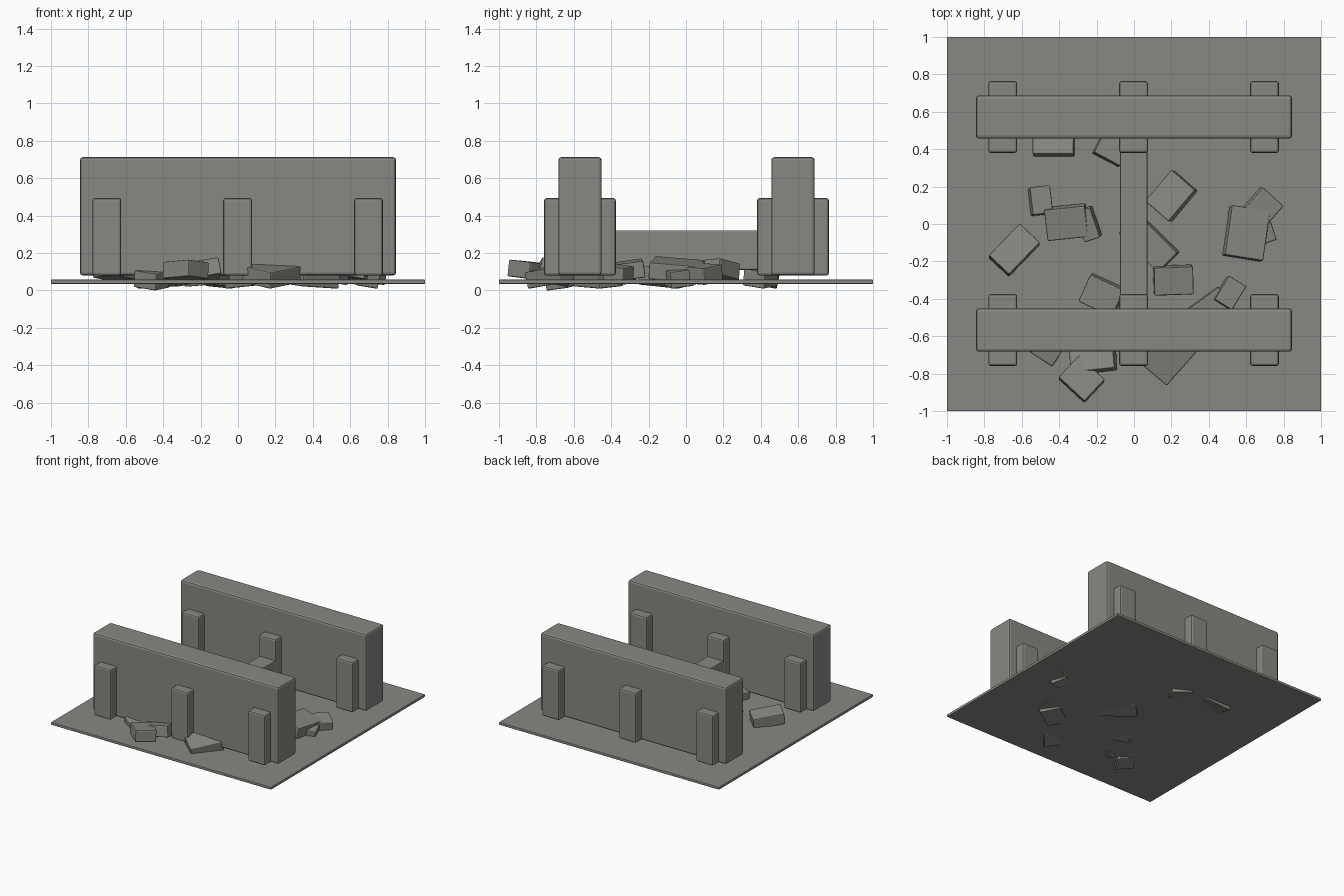
import bpy, bmesh, random
from math import radians
from mathutils import Euler, Vector

random.seed(4)
stone = bpy.data.materials.new("warm grey stone")
stone.diffuse_color = (0.25, 0.245, 0.225, 1)


def block(name, lo, hi, bevel, rot=(0, 0, 0)):
    """Box between two corners, turned about its centre, with rounded edges."""
    lo, hi = Vector(lo), Vector(hi)
    bm = bmesh.new()
    bmesh.ops.create_cube(bm, size=1)
    bmesh.ops.scale(bm, vec=hi - lo, verts=bm.verts)
    bmesh.ops.bevel(bm, geom=bm.edges[:], offset=bevel, segments=2,
                    profile=0.5, affect='EDGES')
    bmesh.ops.rotate(bm, cent=(0, 0, 0), matrix=Euler(rot).to_matrix(), verts=bm.verts)
    bmesh.ops.translate(bm, vec=(lo + hi) / 2, verts=bm.verts)
    mesh = bpy.data.meshes.new(name)
    bm.to_mesh(mesh)
    bm.free()
    mesh.materials.append(stone)
    obj = bpy.data.objects.new(name, mesh)
    bpy.context.collection.objects.link(obj)
    return obj


# Thin ground slab
block("ground_slab", (-1, -1, 0.036), (1, 1, 0.058), 0.004)

# Two long walls, each with three buttresses passing through
for label, y in (("front", -0.567), ("back", 0.572)):
    block(label + "_wall", (-0.845, y - 0.116, 0.08), (0.845, y + 0.116, 0.713), 0.016)
    for i, x in enumerate((-0.702, -0.002, 0.698)):
        block(f"{label}_buttress_{i + 1}", (x - 0.077, y - 0.192, 0.08),
              (x + 0.077, y + 0.192, 0.494), 0.013)

# Low cross wall joining the long walls
block("cross_wall", (-0.074, -0.48, 0.11), (0.072, 0.48, 0.322), 0.008)

# Fallen rubble: x, y, lowest z, length x, length y, turn in degrees
rubble = [
    (-0.64, -0.14, 0.04, 0.24, 0.15, 46), (-0.50, 0.125, 0.04, 0.11, 0.15, 6),
    (-0.36, 0.01, 0.04, 0.22, 0.17, 6), (-0.245, 0.0, 0.05, 0.09, 0.17, 18),
    (0.20, 0.15, 0.04, 0.17, 0.22, -41), (0.08, -0.10, 0.01, 0.30, 0.15, -45),
    (0.21, -0.30, 0.05, 0.21, 0.15, 2), (-0.17, -0.38, 0.02, 0.20, 0.16, -25),
    (0.40, -0.47, 0.01, 0.24, 0.16, 36), (0.18, -0.70, 0.01, 0.20, 0.25, -40),
    (0.51, -0.37, 0.03, 0.11, 0.15, -32), (0.60, -0.05, 0.04, 0.21, 0.27, -9),
    (0.68, 0.08, 0.03, 0.15, 0.18, -42), (0.68, -0.04, 0.01, 0.12, 0.13, 20),
    (-0.43, 0.43, 0.01, 0.22, 0.13, 0), (-0.12, 0.40, 0.01, 0.16, 0.13, -28),
    (-0.46, -0.66, 0.00, 0.14, 0.14, -32), (-0.22, -0.70, 0.02, 0.24, 0.18, 6),
    (-0.28, -0.83, 0.05, 0.19, 0.16, -43),
]
for i, (x, y, z, sx, sy, turn) in enumerate(rubble):
    tilt = [random.choice((-1, 1)) * random.uniform(0.05, 0.2) for _ in range(2)]
    half = Vector((sx, sy, 0.09)) / 2
    rock = block(f"rubble_{i + 1}", -half, half, 0.007, (*tilt, radians(turn)))
    low = min(v.co.z for v in rock.data.vertices)
    rock.location = (x, y, z - low)
